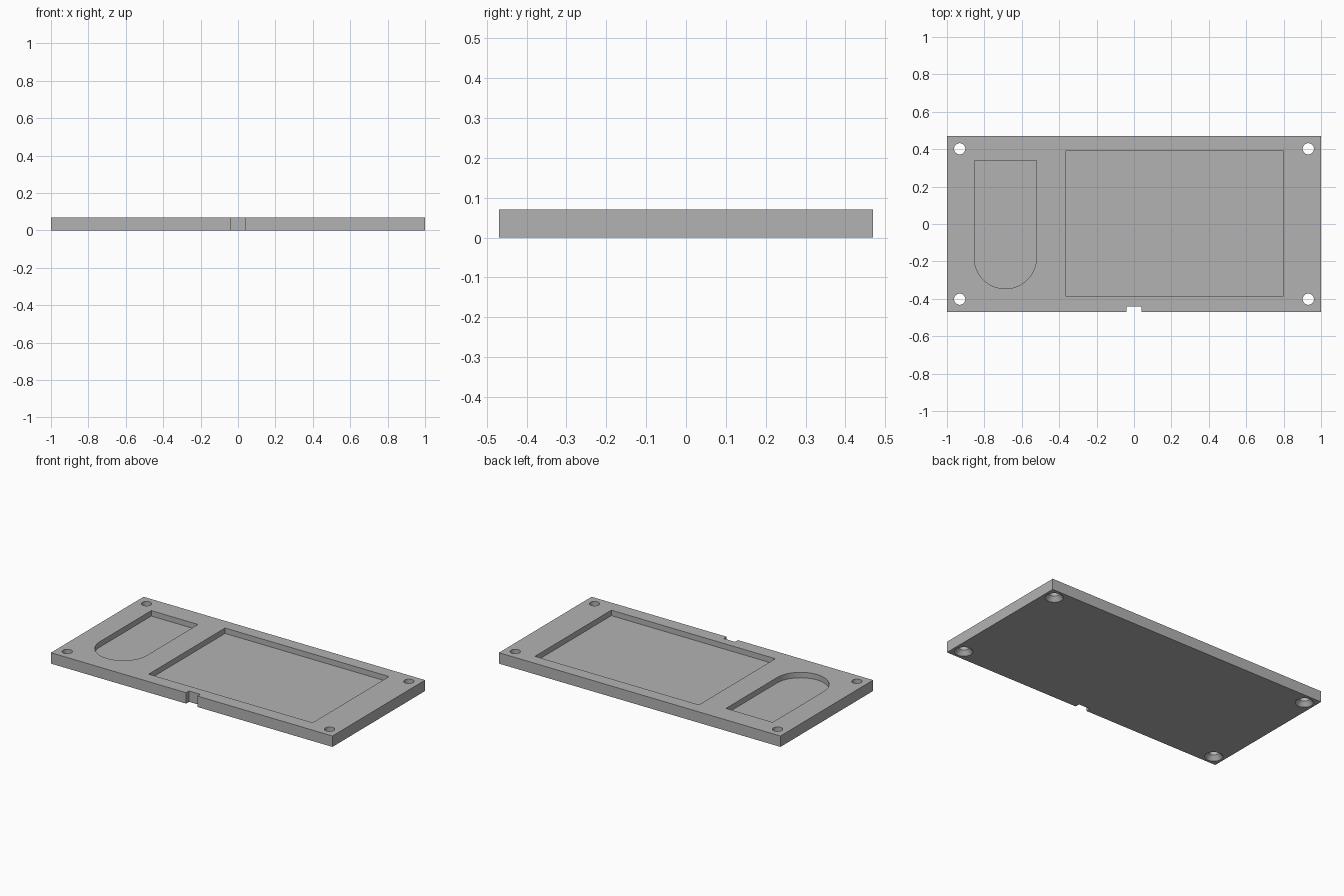
import bpy, bmesh, math
from mathutils import Matrix

cube = bpy.data.objects.get("Cube")
if cube:
    bpy.data.objects.remove(cube, do_unlink=True)

LENGTH, WIDTH, THICK = 2.0, 0.94, 0.07
POCKET_FLOOR = 0.035
TOP_CLEAR = THICK + 0.05

grey = bpy.data.materials.new("plain grey")
grey.use_nodes = True
colour = (0.45, 0.45, 0.45, 1)
grey.diffuse_color = colour
grey.node_tree.nodes["Principled BSDF"].inputs["Base Color"].default_value = colour


def finish(name, bm):
    bmesh.ops.recalc_face_normals(bm, faces=bm.faces)
    mesh = bpy.data.meshes.new(name)
    bm.to_mesh(mesh)
    bm.free()
    mesh.materials.append(grey)
    obj = bpy.data.objects.new(name, mesh)
    bpy.context.collection.objects.link(obj)
    return obj


def prism(name, outline, z0, z1):
    """Extrude a flat outline from z0 up to z1."""
    bm = bmesh.new()
    face = bm.faces.new([bm.verts.new((x, y, z0)) for x, y in outline])
    top = bmesh.ops.extrude_face_region(bm, geom=[face])["geom"]
    bmesh.ops.translate(bm, vec=(0, 0, z1 - z0),
                        verts=[v for v in top if isinstance(v, bmesh.types.BMVert)])
    return finish(name, bm)


def frustum(name, x, y, z0, z1, r0, r1):
    bm = bmesh.new()
    bmesh.ops.create_cone(bm, cap_ends=True, segments=48, radius1=r0, radius2=r1,
                          depth=z1 - z0, matrix=Matrix.Translation((x, y, (z0 + z1) / 2)))
    return finish(name, bm)


def cut(target, cutter):
    cutter.hide_render = True
    mod = target.modifiers.new("cut", "BOOLEAN")
    mod.operation, mod.solver, mod.object = "DIFFERENCE", "EXACT", cutter
    bpy.context.view_layer.objects.active = target
    bpy.ops.object.modifier_apply(modifier=mod.name)
    bpy.data.objects.remove(cutter, do_unlink=True)


# Plate with a small notch in the front edge
hx, hy, notch = LENGTH / 2, WIDTH / 2, 0.04
plate = prism("cover_plate", [
    (-hx, -hy), (-notch, -hy), (-notch, -hy + 0.03), (notch, -hy + 0.03),
    (notch, -hy), (hx, -hy), (hx, hy), (-hx, hy)], 0, THICK)

# Large rectangular pocket
cut(plate, prism("rectangle_cutter", [
    (-0.365, -0.385), (0.8, -0.385), (0.8, 0.39), (-0.365, 0.39)],
    POCKET_FLOOR, TOP_CLEAR))

# Round-ended pocket
cx, cy, r = -0.688, -0.18, 0.166
arc = [(cx + r * math.cos(a), cy + r * math.sin(a))
       for a in (math.pi * (1 + i / 32) for i in range(33))]
cut(plate, prism("round_pocket_cutter",
                 arc + [(cx + r, 0.34), (cx - r, 0.34)], POCKET_FLOOR, TOP_CLEAR))

# Corner screw holes, countersunk from below
for sx in (-1, 1):
    for sy in (-1, 1):
        x, y = sx * 0.932, sy * 0.402
        cut(plate, frustum("hole_cutter", x, y, -0.05, TOP_CLEAR, 0.03, 0.03))
        cut(plate, frustum("countersink_cutter", x, y, -0.01, 0.03, 0.06, 0.028))

# Smooth the round walls, keep the edges crisp
bpy.ops.object.select_all(action="DESELECT")
plate.select_set(True)
bpy.context.view_layer.objects.active = plate
bpy.ops.object.shade_smooth_by_angle(angle=math.radians(25))
